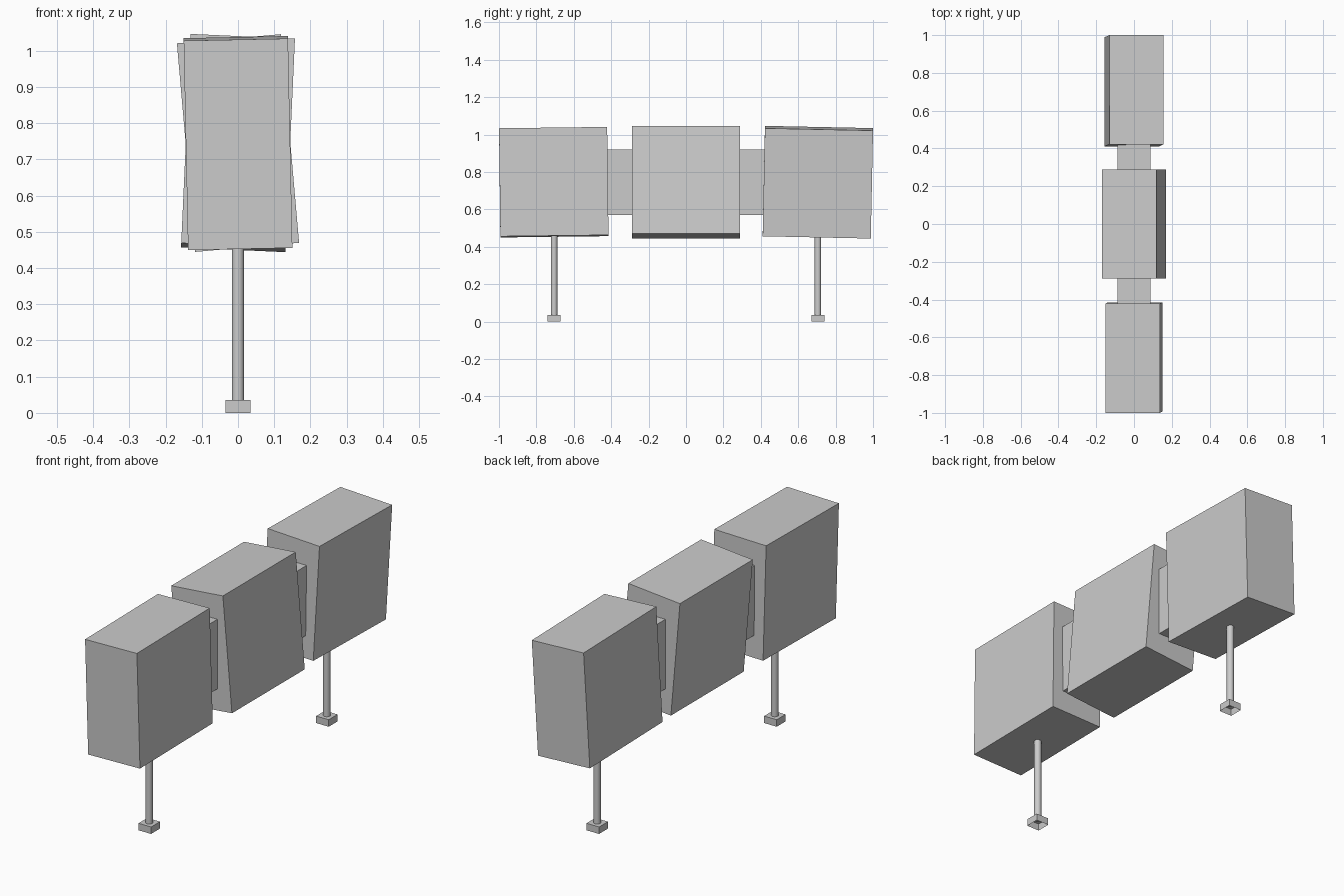
import bpy
import bmesh
from math import radians
from mathutils import Matrix

cube = bpy.data.objects.get("Cube")
if cube:
    bpy.data.objects.remove(cube, do_unlink=True)

# Single plain grey
GREY = (0.6, 0.6, 0.6, 1.0)
grey = bpy.data.materials.new("light_grey")
grey.use_nodes = True
grey.diffuse_color = GREY
grey.node_tree.nodes["Principled BSDF"].inputs["Base Color"].default_value = GREY


def add_object(name, bm, location, tilt=(0, 0)):
    mesh = bpy.data.meshes.new(name)
    bm.to_mesh(mesh)
    bm.free()
    mesh.materials.append(grey)
    obj = bpy.data.objects.new(name, mesh)
    obj.location = location
    obj.rotation_euler = (radians(tilt[0]), radians(tilt[1]), 0)
    bpy.context.collection.objects.link(obj)
    return obj


def add_box(name, size, location, tilt=(0, 0), open_bottom=False):
    bm = bmesh.new()
    bmesh.ops.create_cube(bm, size=1, matrix=Matrix.Diagonal((*size, 1)))
    if open_bottom:
        bottom = [f for f in bm.faces if f.normal.z < -0.9]
        bmesh.ops.delete(bm, geom=bottom, context='FACES_ONLY')
    return add_object(name, bm, location, tilt)


def add_post(name, radius, bottom, top, y):
    bm = bmesh.new()
    bmesh.ops.create_cone(bm, cap_ends=True, segments=16, radius1=radius,
                          radius2=radius, depth=top - bottom)
    for face in bm.faces:
        face.smooth = abs(face.normal.z) < 0.5
    for edge in bm.edges:
        edge.smooth = all(f.smooth for f in edge.link_faces)
    return add_object(name, bm, (0, y, (top + bottom) / 2))


# Three large blocks, each tilted a little differently
BLOCK = (0.288, 0.578, 0.578)
add_box("front_block", BLOCK, (0, -0.707, 0.745), (0.7, -1.2))
add_box("middle_block", BLOCK, (0, 0, 0.745), (0, -5))
add_box("rear_block", BLOCK, (0, 0.705, 0.745), (-1.2, 2.6))

for side, end in ((-1, "front"), (1, "rear")):
    # Narrow link between neighbouring blocks
    add_box(end + "_link", (0.175, 0.17, 0.35), (0, side * 0.355, 0.745))
    # Support post on a small hollow foot
    add_post(end + "_post", 0.017, 0.03, 0.47, side * 0.705)
    add_box(end + "_foot", (0.07, 0.07, 0.035), (0, side * 0.705, 0.0175),
            open_bottom=True)
